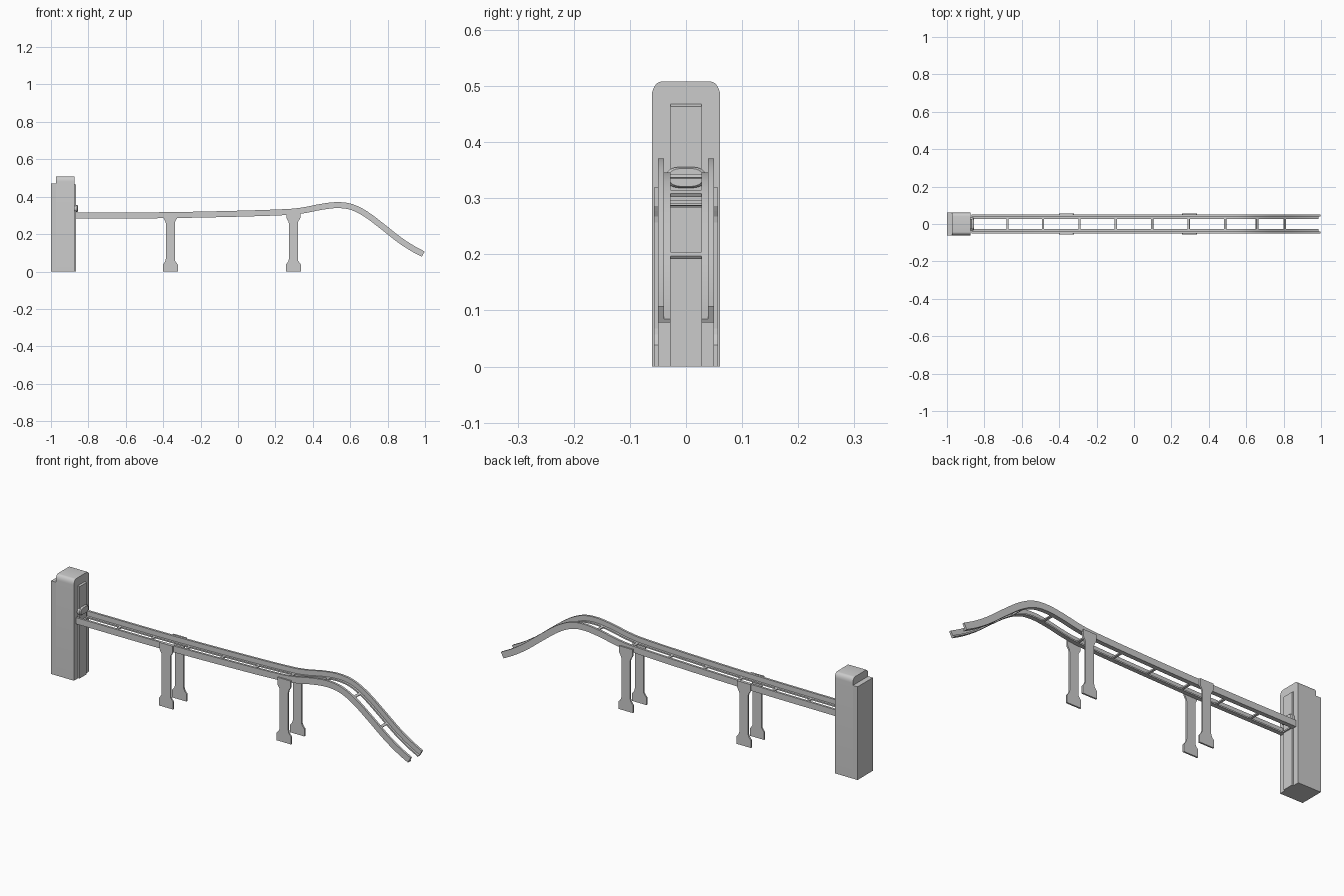
import bpy, bmesh, math
from mathutils import Vector

if "Cube" in bpy.data.objects:
    bpy.data.objects.remove(bpy.data.objects["Cube"])


def finish(name, bm, smooth=False):
    bmesh.ops.recalc_face_normals(bm, faces=bm.faces)
    me = bpy.data.meshes.new(name)
    bm.to_mesh(me)
    bm.free()
    ob = bpy.data.objects.new(name, me)
    bpy.context.collection.objects.link(ob)
    if smooth:
        bpy.context.view_layer.objects.active = ob
        ob.select_set(True)
        bpy.ops.object.shade_smooth_by_angle(angle=math.radians(30))
        ob.select_set(False)
    return ob


def sweep(name, rings, smooth=False):
    """Skin a list of equal closed rings and cap both ends."""
    bm = bmesh.new()
    vs = [[bm.verts.new(p) for p in r] for r in rings]
    n = len(rings[0])
    for a, b in zip(vs, vs[1:]):
        for i in range(n):
            j = (i + 1) % n
            bm.faces.new((a[i], a[j], b[j], b[i]))
    bm.faces.new(vs[0])
    bm.faces.new(vs[-1])
    return finish(name, bm, smooth)


def prism_x(name, yz, x0, x1, smooth=False):
    return sweep(name, [[(x, y, z) for y, z in yz] for x in (x0, x1)], smooth)


def prism_y(name, xz, y0, y1, smooth=False):
    return sweep(name, [[(x, y, z) for x, z in xz] for y in (y0, y1)], smooth)


def rect(a0, a1, b0, b1):
    return [(a0, b0), (a1, b0), (a1, b1), (a0, b1)]


# Track path: top edge of the outer rail wall
KEYS = [(-0.87, 0.315), (-0.4, 0.317), (0, 0.325), (0.28, 0.335), (0.36, 0.345),
        (0.44, 0.361), (0.53, 0.371), (0.61, 0.361), (0.69, 0.322), (0.78, 0.255),
        (0.87, 0.184), (0.94, 0.138), (0.998, 0.107)]


def catmull(t):
    k = [Vector(p) for p in KEYS]
    k = [2 * k[0] - k[1]] + k + [2 * k[-1] - k[-2]]
    i = min(int(t), len(KEYS) - 2)
    u = t - i
    a, b, c, d = k[i:i + 4]
    # Slopes are divided by x so uneven key spacing stays smooth
    h = c.x - b.x
    mb, mc = (c.y - a.y) / (c.x - a.x) * h, (d.y - b.y) / (d.x - b.x) * h
    z = ((2*u**3 - 3*u*u + 1) * b.y + (u**3 - 2*u*u + u) * mb
         + (3*u*u - 2*u**3) * c.y + (u**3 - u*u) * mc)
    return Vector((b.x + h * u, z))


STEP = 4
PATH = [catmull(i / STEP) for i in range((len(KEYS) - 1) * STEP + 1)]


def frame(i):
    d = (PATH[min(i + 1, len(PATH) - 1)] - PATH[max(i - 1, 0)]).normalized()
    return PATH[i], d, Vector((-d.y, d.x))


def frame_at(x):
    i = max(k for k in range(len(PATH) - 1) if PATH[k].x <= x)
    a, b = PATH[i], PATH[i + 1]
    d = (b - a).normalized()
    return a.lerp(b, (x - a.x) / (b.x - a.x)), d, Vector((-d.y, d.x))


# Rails: L section with tall outer wall and low inner ledge
SECTION = [(0.05, 0), (0.05, -0.032), (0.028, -0.032), (0.028, -0.025),
           (0.039, -0.025), (0.039, 0)]
for side, s in (("left", 1), ("right", -1)):
    rings = []
    for i in range(len(PATH)):
        p, d, n = frame(i)
        rings.append([(p.x + n.x * h, s * y, p.y + n.y * h) for y, h in SECTION])
    sweep(f"{side}_rail", rings, True)

# Cross ties between the ledges
for k, x in enumerate((-0.864, -0.677, -0.487, -0.292, -0.098, 0.096,
                       0.29, 0.483, 0.672, 0.824)):
    p, d, n = frame_at(x)
    pts = [p + d * a + n * b for a, b in rect(-0.006, 0.006, -0.032, -0.025)]
    prism_y(f"cross_tie_{k}", [(q.x, q.y) for q in pts], -0.029, 0.029)

# Support posts: thin plates flared at head and foot
for k, (x, top) in enumerate(((-0.362, 0.319), (0.296, 0.319))):
    half = [(0.04, 0), (0.04, 0.038), (0.032, 0.047), (0.026, 0.057), (0.024, 0.068),
            (0.024, top - 0.062), (0.026, top - 0.052), (0.032, top - 0.042),
            (0.037, top - 0.033), (0.037, top)]
    xz = [(x + w, z) for w, z in half] + [(x - w, z) for w, z in reversed(half)]
    for side, s in (("left", 1), ("right", -1)):
        prism_y(f"{side}_post_{k}", xz, s * 0.049, s * 0.057)

# Launch tower: front slab with rounded top corners, lower back slab
R, TOP, W = 0.018, 0.508, 0.061
arc = [(W - R + R * math.cos(a), TOP - 1.5 * R + 1.5 * R * math.sin(a))
       for a in (math.pi / 2 * i / 6 for i in range(7))]
outline = [(W, 0)] + arc + [(-y, z) for y, z in reversed(arc)] + [(-W, 0)]
prism_x("tower_front", outline, -0.974, -0.873, True)
prism_x("tower_back", rect(-W, W, 0, 0.47), -1.0, -0.974)

# Raised guide strip with a sloped top
prism_y("guide_strip", [(-0.874, 0), (-0.865, 0), (-0.865, 0.463), (-0.874, 0.468)],
        -0.028, 0.028)

# Pusher knob: squashed rounded pad on the strip
rings = []
for x, f in ((-0.873, 1), (-0.86, 1), (-0.855, 0.85)):
    ring = []
    for i in range(24):
        a = math.tau * i / 24
        c, s = math.cos(a), math.sin(a)
        ring.append((x, f * 0.035 * math.copysign(abs(c) ** 0.7, c),
                     0.337 + f * 0.019 * math.copysign(abs(s) ** 0.7, s)))
    rings.append(ring)
sweep("pusher_knob", rings, True)
